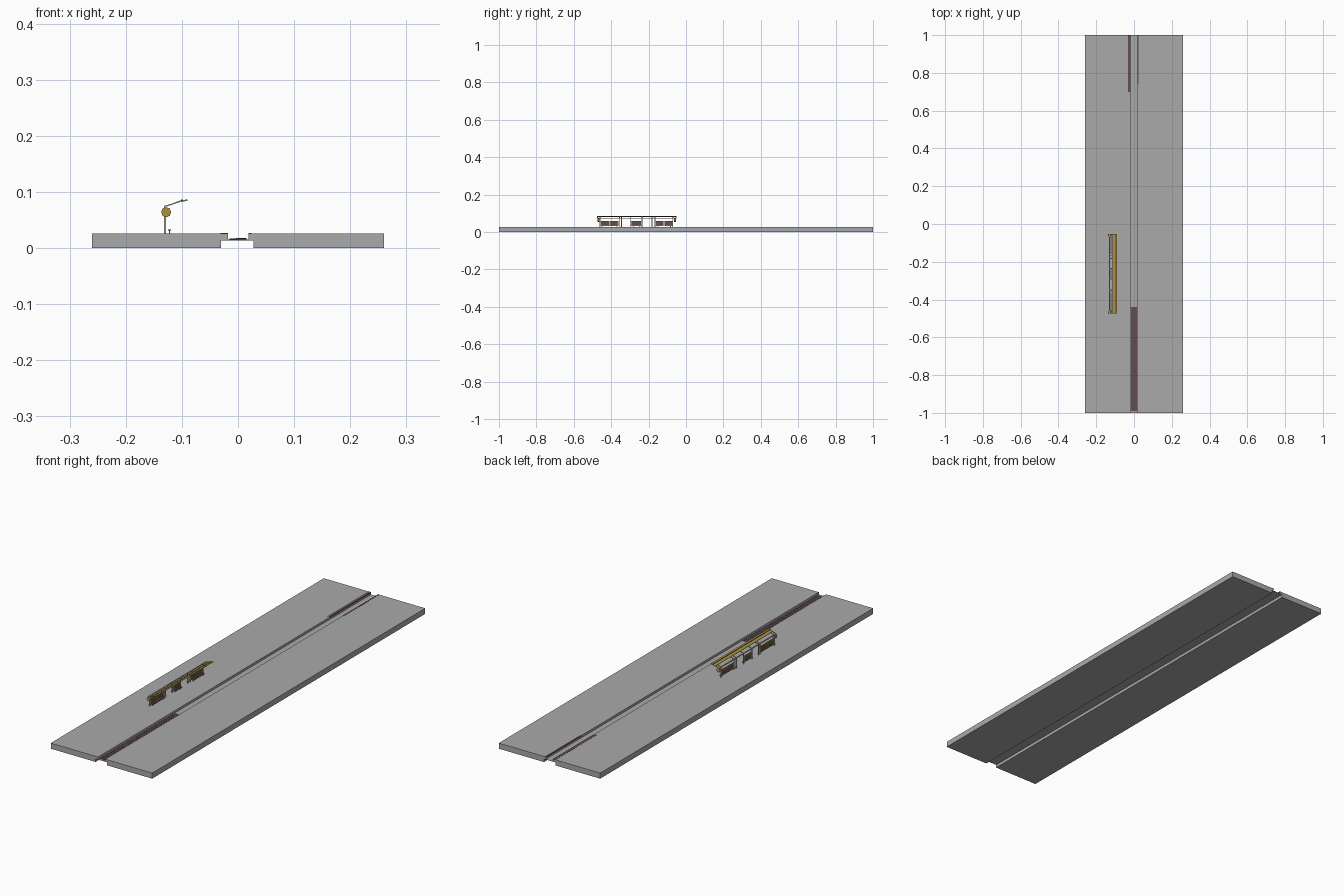
import bpy, bmesh, math
from mathutils import Matrix, Vector

if "Cube" in bpy.data.objects:
    bpy.data.objects.remove(bpy.data.objects["Cube"])


def mat(name, c):
    m = bpy.data.materials.new(name)
    m.diffuse_color = (*c, 1)
    m.use_nodes = True
    m.node_tree.nodes["Principled BSDF"].inputs["Base Color"].default_value = m.diffuse_color
    return m


CONCRETE = mat("concrete grey", (0.40, 0.40, 0.40))
RUST = mat("rust brown", (0.13, 0.075, 0.085))
YELLOW = mat("ochre yellow", (0.40, 0.29, 0.06))
STEEL = mat("pale steel", (0.50, 0.50, 0.49))
DARK = mat("dark olive", (0.06, 0.05, 0.025))


def finish(name, bm, m):
    bmesh.ops.recalc_face_normals(bm, faces=bm.faces)
    me = bpy.data.meshes.new(name)
    bm.to_mesh(me)
    bm.free()
    me.materials.append(m)
    ob = bpy.data.objects.new(name, me)
    bpy.context.collection.objects.link(ob)
    return ob


def boxes(name, items, m):
    """One object made of boxes given as (x0, x1, y0, y1, z0, z1)."""
    bm = bmesh.new()
    for x0, x1, y0, y1, z0, z1 in items:
        mx = Matrix.Translation(((x0 + x1) / 2, (y0 + y1) / 2, (z0 + z1) / 2))
        mx = mx @ Matrix.Diagonal((x1 - x0, y1 - y0, z1 - z0, 1))
        bmesh.ops.create_cube(bm, size=1, matrix=mx)
    return finish(name, bm, m)


def extrude(name, profile, spans, m):
    """An x-z profile swept along each y span."""
    bm = bmesh.new()
    for y0, y1 in spans:
        f = bm.faces.new([bm.verts.new((x, y0, z)) for x, z in profile])
        r = bmesh.ops.extrude_face_region(bm, geom=[f])
        vs = [v for v in r["geom"] if isinstance(v, bmesh.types.BMVert)]
        bmesh.ops.translate(bm, verts=vs, vec=(0, y1 - y0, 0))
    return finish(name, bm, m)


# Two platforms joined by the thin sunken track bed
TOP = 0.026
extrude("platforms_and_track_bed",
        [(-.26, 0), (-.03, 0), (-.03, .014), (.028, .014), (.028, 0), (.26, 0),
         (.26, TOP), (.019, TOP), (.019, .0155), (-.018, .0155), (-.018, TOP), (-.26, TOP)],
        [(-1, 1)], CONCRETE)

# Slightly tilted slatted cover lying in the trough
extrude("track_cover", [(-.015, .0145), (.015, .0145), (.015, .0172), (-.015, .0163)],
        [(-.99, -.44)], RUST)
extrude("track_cover_slats", [(-.015, .0163), (.015, .0172), (.015, .0182), (-.015, .0173)],
        [(-.985 + i * .0137, -.978 + i * .0137) for i in range(40)], RUST)

# Brown edge strips at the back end of the platforms
boxes("left_edge_strip", [(-.031, -.0175, .70, 1, .022, TOP + .0006)], RUST)
boxes("right_edge_strip", [(.0185, .0245, .74, 1, .022, TOP + .0006)], RUST)

# Shelter posts, back rail and sloping roof arms
Y0, Y1 = -.475, -.052
POSTS = [-.46, -.355, -.345, -.295, -.235, -.182, -.166, -.07]
boxes("shelter_posts", [(-.132, -.128, y - .0018, y + .0018, TOP, .075) for y in POSTS], STEEL)
boxes("back_rail", [(-.132, -.128, Y0, Y1, .072, .0755)], STEEL)
extrude("roof_arms", [(-.131, .073), (-.1, .083), (-.09, .084), (-.09, .0855), (-.1, .0845), (-.131, .0755)],
        [(y - .002, y + .002) for y in POSTS + [Y0 + .002, Y1 - .002]], STEEL)

# Yellow roof sheet with dark front trim
extrude("roof_sheet", [(-.114, .0795), (-.1, .0842), (-.09, .0852), (-.09, .0866), (-.1, .0858), (-.114, .081)],
        [(Y0, Y1)], YELLOW)
boxes("roof_trim", [(-.1015, -.0985, Y0, Y1, .0835, .0868)], DARK)

# Yellow octagonal lamps at both ends, round about the outer posts
bm = bmesh.new()
for y in (-.468, -.059):
    mx = Matrix.Translation((-.128, y, .064)) @ Matrix.Rotation(math.pi / 2, 4, "X")
    bmesh.ops.create_cone(bm, cap_ends=True, segments=8, radius1=.009, radius2=.009,
                          depth=.012, matrix=mx)
finish("end_lamps", bm, YELLOW)

# Notice boards: yellow frames with thin brown panels on both sides
BOARDS = [(-.458, -.412), (-.408, -.362), (-.293, -.237), (-.164, -.12), (-.116, -.072)]
frames, panels = [], []
for a, b in BOARDS:
    z0, z1, t = .033, .060, .004
    frames += [(-.132, -.128, a, b, z0, z0 + t), (-.132, -.128, a, b, z1 - t, z1),
               (-.132, -.128, a, a + t, z0, z1), (-.132, -.128, b - t, b, z0, z1)]
    panels.append((-.131, -.129, a + t, b - t, z0 + t, z1 - t))
boxes("board_frames", frames, YELLOW)
boxes("board_panels", panels, RUST)

# Low benches in front of the boards
seats, legs = [], []
for a, b in [(-.455, -.365), (-.29, -.24), (-.16, -.075)]:
    seats.append((-.125, -.119, a, b, .0315, .033))
    legs += [(-.123, -.121, y - .0015, y + .0015, TOP, .032) for y in (a + .008, b - .008)]
boxes("bench_seats", seats, RUST)
boxes("bench_legs", legs, STEEL)
